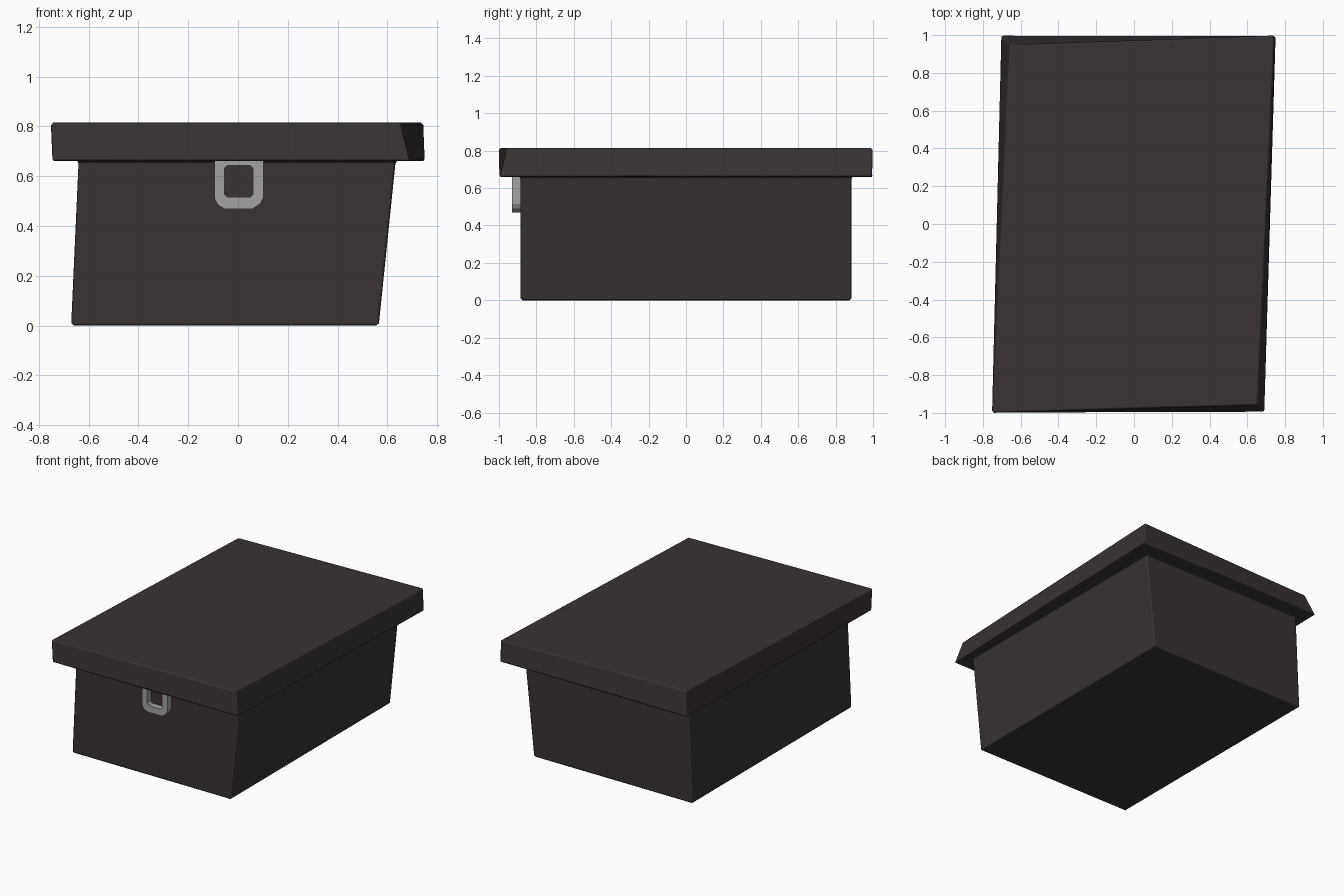
import bpy, bmesh

if "Cube" in bpy.data.objects:
    bpy.data.objects.remove(bpy.data.objects["Cube"])


def make_object(name, bm, color, smooth=False):
    bmesh.ops.recalc_face_normals(bm, faces=bm.faces)
    for face in bm.faces:
        face.smooth = smooth
    mesh = bpy.data.meshes.new(name)
    bm.to_mesh(mesh)
    bm.free()
    obj = bpy.data.objects.new(name, mesh)
    bpy.context.collection.objects.link(obj)
    mat = bpy.data.materials.new(name + "_material")
    mat.diffuse_color = color
    mat.use_nodes = True
    mat.node_tree.nodes["Principled BSDF"].inputs["Base Color"].default_value = mat.diffuse_color
    mesh.materials.append(mat)
    return obj


def ring(bm, points):
    return [bm.verts.new(p) for p in points]


def bridge(bm, a, b):
    n = len(a)
    for i in range(n):
        j = (i + 1) % n
        bm.faces.new((a[i], a[j], b[j], b[i]))


# Skewed box with overhanging lid: stacked four-corner rings (FL, FR, BR, BL)
levels = [
    (0.0, [(-0.67, -0.885), (0.565, -0.885), (0.565, 0.885), (-0.67, 0.885)]),
    (0.66, [(-0.64, -0.885), (0.633, -0.885), (0.633, 0.885), (-0.64, 0.885)]),
    (0.66, [(-0.745, -0.998), (0.692, -0.996), (0.75, 0.995), (-0.705, 1.0)]),
    (0.815, [(-0.752, -1.0), (0.654, -0.959), (0.744, 0.998), (-0.661, 0.946)]),
]
bm = bmesh.new()
rings = [ring(bm, [(x, y, z) for x, y in pts]) for z, pts in levels]
for lower, upper in zip(rings, rings[1:]):
    bridge(bm, lower, upper)
bm.faces.new(rings[0])
bm.faces.new(rings[-1])
box = make_object("box_with_lid", bm, (0.041, 0.032, 0.032, 1), smooth=True)
bevel = box.modifiers.new("edge_bevel", 'BEVEL')
bevel.width = 0.01
bevel.segments = 1
bevel.limit_method = 'ANGLE'
bevel.harden_normals = True

# Latch loop hanging below the lid: chamfered frame with an opening
outer = [(-0.094, 0.662), (0.103, 0.662), (0.103, 0.515), (0.09, 0.49),
         (0.06, 0.469), (-0.055, 0.469), (-0.082, 0.485), (-0.094, 0.51)]
inner = [(-0.043, 0.643), (0.049, 0.643), (0.061, 0.631), (0.061, 0.528),
         (0.049, 0.516), (-0.043, 0.516), (-0.055, 0.528), (-0.055, 0.631)]
bm = bmesh.new()
loops = [ring(bm, [(x, y, z) for x, z in pts])
         for pts, y in ((outer, -0.93), (inner, -0.93), (inner, -0.88), (outer, -0.88))]
for i in range(4):
    bridge(bm, loops[i], loops[(i + 1) % 4])
make_object("latch", bm, (0.36, 0.36, 0.36, 1))
